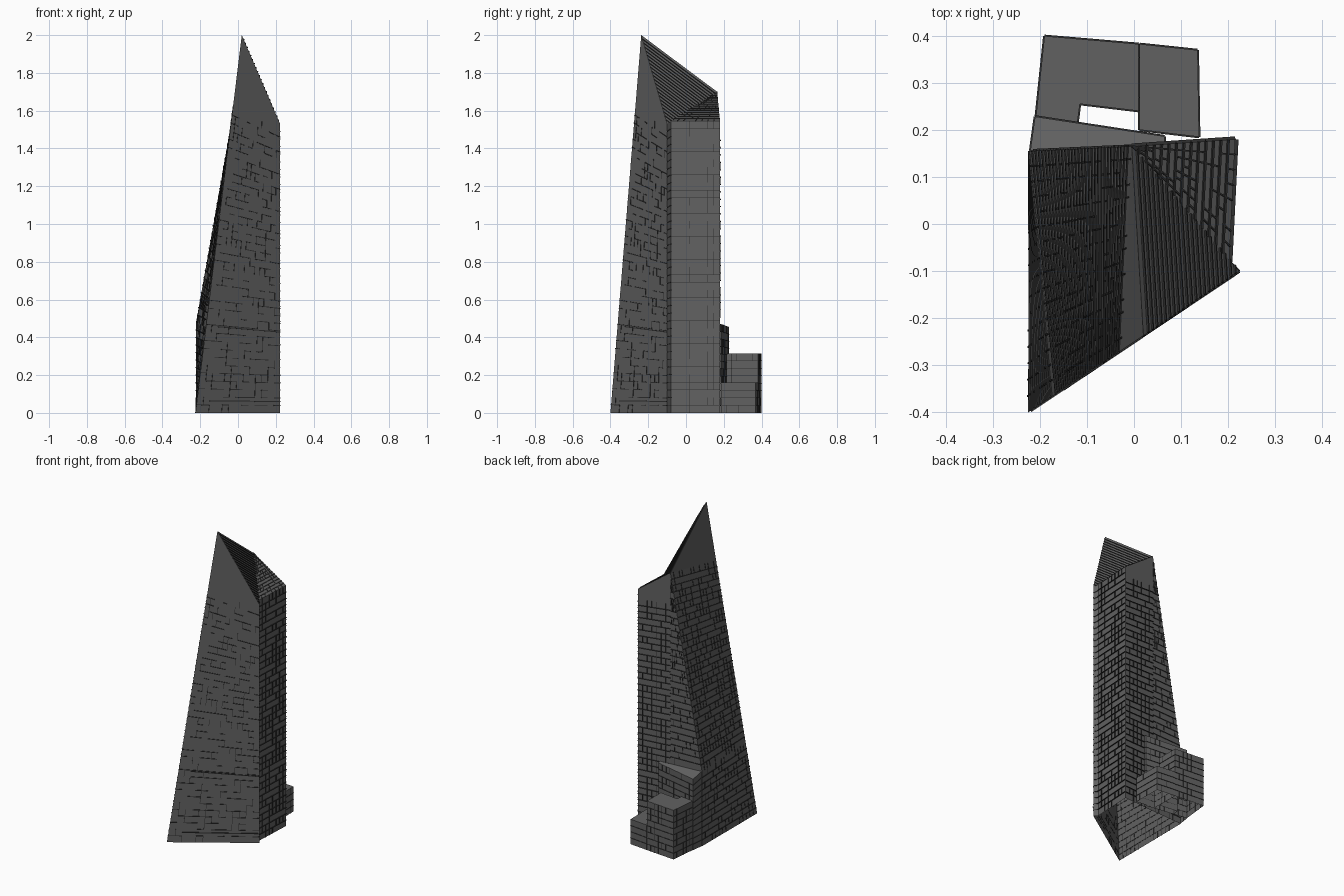
import bpy, bmesh, random
from mathutils import Vector

random.seed(4)
if "Cube" in bpy.data.objects:
    bpy.data.objects.remove(bpy.data.objects["Cube"], do_unlink=True)


def material(name, value):
    m = bpy.data.materials.new(name)
    m.use_nodes = True
    colour = (value, value, value, 1)
    m.diffuse_color = colour
    m.node_tree.nodes["Principled BSDF"].inputs["Base Color"].default_value = colour
    return m


PANEL = material("grey panel", 0.12)
FIN = material("dark fin", 0.03)


def finish(name, bm):
    mesh = bpy.data.meshes.new(name)
    bm.to_mesh(mesh)
    bm.free()
    mesh.materials.append(PANEL)
    mesh.materials.append(FIN)
    ob = bpy.data.objects.new(name, mesh)
    bpy.context.collection.objects.link(ob)
    return ob


def bar(bm, p, q, n, height, depth):
    """Thin box along p-q, standing out from the wall along n."""
    if (q - p).length < 0.002:
        return
    w = n.cross(q - p).normalized() * height / 2
    ends = [[bm.verts.new(e + s * w + o * n) for s, o in
             ((-1, -0.001), (1, -0.001), (1, depth), (-1, depth))] for e in (p, q)]
    for i in range(4):
        j = (i + 1) % 4
        bm.faces.new((ends[0][i], ends[1][i], ends[1][j], ends[0][j])).material_index = 1
    bm.faces.new(ends[0]).material_index = 1
    bm.faces.new(ends[1][::-1]).material_index = 1


def wall(name, a, b, c, d, rows, cols, keep=1.0, joints=0.4, height=0.004, depth=0.004):
    """Ruled wall a-b (bottom), d-c (top) with floor fins and vertical joints."""
    def at(i, j):
        return a.lerp(b, j / cols).lerp(d.lerp(c, j / cols), i / rows)
    bm = bmesh.new()
    grid = [[bm.verts.new(at(i, j)) for j in range(cols + 1)] for i in range(rows + 1)]
    for i in range(rows):
        for j in range(cols):
            bm.faces.new((grid[i][j], grid[i][j + 1], grid[i + 1][j + 1], grid[i + 1][j]))
    bmesh.ops.remove_doubles(bm, verts=bm.verts, dist=0.00005)
    n = (b - a).cross(d - a).normalized()
    for i in range(rows):
        for j in range(cols):
            if i and random.random() < keep:
                bar(bm, at(i, j), at(i, j + 1), n, height, depth)
            if j and random.random() < joints:
                bar(bm, at(i, j), at(i + 1, j), n, height * 0.7, depth * 0.7)
    return finish(name, bm)


def panel(name, *points):
    bm = bmesh.new()
    bm.faces.new([bm.verts.new(p) for p in points])
    return finish(name, bm)


def up(p, z):
    return Vector((p.x, p.y, z))


# Plan corners and the crown points
A = Vector((-0.225, -0.4, 0))
B = Vector((0.223, -0.1, 0))
C = Vector((0.202, -0.08, 0))
D = Vector((0.215, 0.18, 0))
M = Vector((-0.005, 0.165, 0))
E = Vector((-0.222, 0.155, 0))
APEX = Vector((0.02, -0.237, 2))
RIDGE = up(M, 1.70)
B_TOP, C_TOP, D_TOP, E_TOP = up(B, 1.53), up(C, 1.545), up(D, 1.545), up(E, 0.48)
NECK = A.lerp(APEX, 0.81)
KNEE = A.lerp(NECK, 0.28)

# Front wall: floor lines fan upward toward the sloping edge
wall("front_wall", A, B, up(B, 1.5), NECK, 38, 13, 0.5, 0.22, 0.004, 0.003)
panel("front_crown", NECK, up(B, 1.5), B_TOP, APEX)
for k in (0.04, 0.285):
    bm = bmesh.new()
    p, q = A.lerp(NECK, k), B.lerp(up(B, 1.5), k)
    bar(bm, p.lerp(q, 0.15), q, (B - A).cross(Vector((0, 0, 1))).normalized(), 0.005, 0.004)
    finish("front_band", bm)

# Right side: corner return and finned wall
wall("corner_return", B, C, C_TOP, B_TOP, 38, 1, 1, 0, 0.004, 0.003)
wall("right_wall", C, D, D_TOP, C_TOP, 38, 8, 1, 0.6, 0.0012, 0.007)

# Back wall, upright half and sloping half
wall("back_wall", D, M, up(M, 1.5), up(D, 1.48), 38, 7, 1, 0.55, 0.003, 0.006)
panel("back_crown", up(D, 1.48), up(M, 1.5), RIDGE, D_TOP)
wall("back_wing_lower", M, E, E_TOP, up(M, 0.48), 12, 7, 1, 0.4)
wall("back_wing_upper", up(M, 0.48), E_TOP, RIDGE, RIDGE, 30, 7, 1, 0.3)

# Twisted left wall
wall("left_wall_lower", E, A, KNEE, E_TOP, 12, 16, 1, 0.5, 0.005, 0.003)
wall("left_wall_upper", E_TOP, KNEE, NECK, RIDGE, 31, 16, 1, 0.5, 0.005, 0.003)
panel("left_crown", RIDGE, NECK, APEX)

# Louvred roofs
wall("main_roof", RIDGE, APEX, B_TOP, B_TOP, 22, 1, 1, 0, 0.004, 0.004)
wall("lower_roof", C_TOP, D_TOP, RIDGE, RIDGE, 14, 8, 1, 0.5, 0.005, 0.004)
panel("roof_infill", B_TOP, C_TOP, RIDGE)


def annex(name, plan, heights, rows):
    """Low block: counter-clockwise plan, one roof height per corner."""
    foot = [Vector((x, y, 0)) for x, y in plan]
    top = [up(p, h) for p, h in zip(foot, heights)]
    panel(name + "_roof", *top)
    for i, p in enumerate(foot):
        j = (i + 1) % len(foot)
        cols = max(1, round((foot[j] - p).length / 0.03))
        wall(name + "_wall", p, foot[j], top[j], top[i], rows, cols, 1, 0.5, 0.002, 0.003)


# Stepped blocks behind the tower
annex("wedge_block", [(-0.22, 0.156), (0.065, 0.17), (0.065, 0.186), (-0.21, 0.228)],
      [0.48, 0.475, 0.47, 0.455], 12)
annex("tall_block", [(-0.208, 0.229), (-0.12, 0.217), (-0.115, 0.255), (0.01, 0.24),
                     (0.01, 0.382), (-0.19, 0.399)], [0.315] * 6, 8)
annex("low_block", [(0.012, 0.2), (0.138, 0.185), (0.135, 0.369), (0.012, 0.382)],
      [0.16] * 4, 4)
